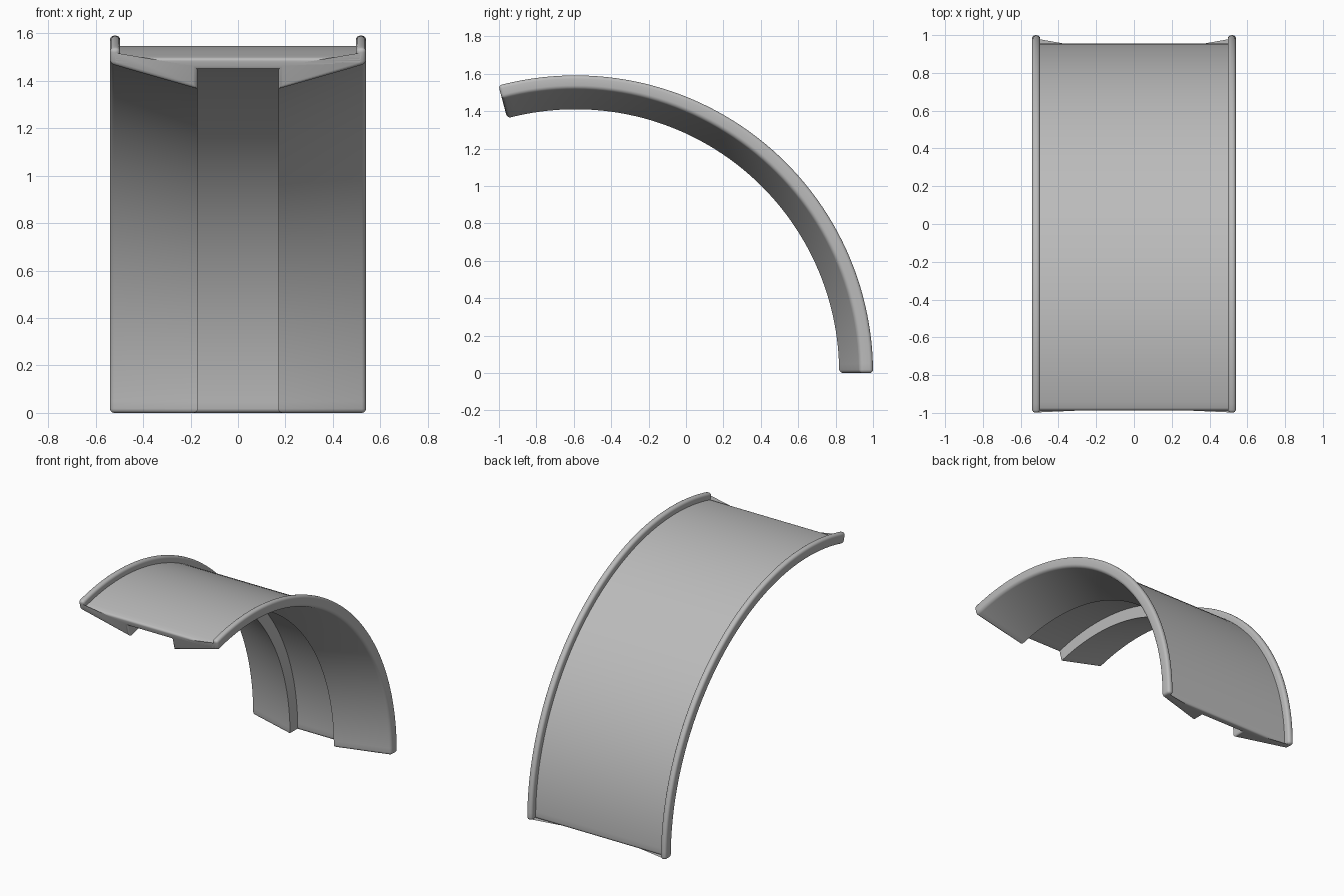
import bpy, bmesh
from math import sin, cos, radians

cube = bpy.data.objects.get("Cube")
if cube:
    bpy.data.objects.remove(cube, do_unlink=True)

grey = bpy.data.materials.new("mid_grey")
grey.use_nodes = True
colour = (0.5, 0.5, 0.5, 1)
grey.diffuse_color = colour
grey.node_tree.nodes["Principled BSDF"].inputs["Base Color"].default_value = colour

CENTRE_Y, SWEEP, STEPS, ROUND = -0.591, radians(105), 56, 0.018

# Half cross-section as (x, radius): rim, sloping underside, central channel
half = [(0.497, 1.547), (0.497, 1.591), (0.54, 1.591), (0.54, 1.52),
        (0.17, 1.41), (0.17, 1.496)]
section = half + [(-x, r) for x, r in reversed(half)]
n = len(section)
rounded = {1, 2, 3, n - 2, n - 3, n - 4}   # rim and outer lower corners

# Sweep the section around the wheel axis
bm = bmesh.new()
rings = []
for i in range(STEPS + 1):
    a = SWEEP * i / STEPS
    rings.append([bm.verts.new((x, CENTRE_Y + r * cos(a), r * sin(a))) for x, r in section])
for a, b in zip(rings, rings[1:]):
    for j in range(n):
        k = (j + 1) % n
        bm.faces.new((a[j], a[k], b[k], b[j]))
ends = [bm.faces.new(rings[0]), bm.faces.new(rings[-1])]
bmesh.ops.recalc_face_normals(bm, faces=bm.faces)

# Round the rims and both end outlines
edges = {e for f in ends for e in f.edges}
for a, b in zip(rings, rings[1:]):
    edges |= {bm.edges.get((a[j], b[j])) for j in rounded}
bmesh.ops.bevel(bm, geom=list(edges), offset=ROUND, offset_type='OFFSET',
                segments=4, profile=0.5, affect='EDGES', clamp_overlap=True)

mesh = bpy.data.meshes.new("fender")
bm.to_mesh(mesh)
bm.free()
mesh.materials.append(grey)
fender = bpy.data.objects.new("fender", mesh)
bpy.context.collection.objects.link(fender)

# Smooth shading with crisp channel edges
bpy.context.view_layer.objects.active = fender
fender.select_set(True)
bpy.ops.object.shade_smooth_by_angle(angle=radians(35))
